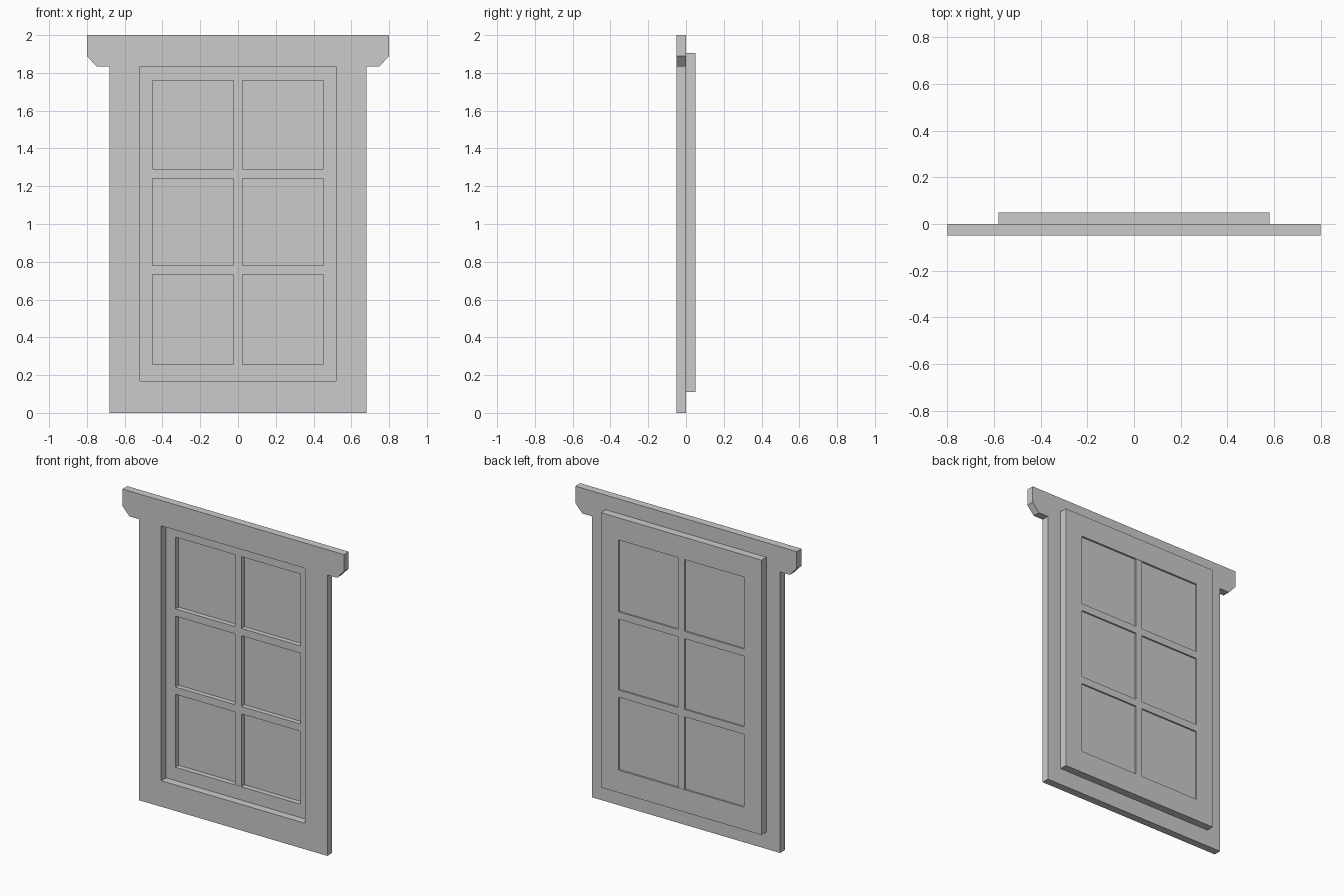
import bpy
import bmesh

if "Cube" in bpy.data.objects:
    bpy.data.objects.remove(bpy.data.objects["Cube"], do_unlink=True)

# One plain grey for the whole window
grey = bpy.data.materials.new("plain_grey")
grey.use_nodes = True
colour = (0.6, 0.6, 0.6, 1)
grey.diffuse_color = colour
grey.node_tree.nodes["Principled BSDF"].inputs["Base Color"].default_value = colour


def slab(name, polygons, front, back):
    """Extrude polygons drawn in the x-z plane from front to back along y."""
    bm = bmesh.new()
    for polygon in polygons:
        bm.faces.new([bm.verts.new((x, front, z)) for x, z in polygon])
    bmesh.ops.remove_doubles(bm, verts=bm.verts[:], dist=0.0001)
    result = bmesh.ops.extrude_face_region(bm, geom=bm.faces[:], use_keep_orig=True)
    moved = [v for v in result["geom"] if isinstance(v, bmesh.types.BMVert)]
    bmesh.ops.translate(bm, verts=moved, vec=(0, back - front, 0))
    bmesh.ops.recalc_face_normals(bm, faces=bm.faces[:])
    mesh = bpy.data.meshes.new(name)
    bm.to_mesh(mesh)
    bm.free()
    mesh.materials.append(grey)
    obj = bpy.data.objects.new(name, mesh)
    bpy.context.collection.objects.link(obj)
    return obj


def rect(x0, x1, z0, z1):
    return [(x0, z0), (x1, z0), (x1, z1), (x0, z1)]


# Outer trim: posts, bottom rail and head board with clipped corners
FRONT, MID, BACK = -0.05, 0, 0.05
HEAD = 1.835
slab("left_post", [rect(0.52, 0.68, 0, HEAD)], FRONT, MID)
slab("right_post", [rect(-0.68, -0.52, 0, HEAD)], FRONT, MID)
slab("bottom_rail", [rect(-0.52, 0.52, 0, 0.17)], FRONT, MID)
half = [(0.75, HEAD), (0.8, 1.89), (0.8, 2)]
slab("head_board", [half + [(-x, z) for x, z in reversed(half)]], FRONT, MID)

# Sash frame: a rectangular ring behind the trim
outer = rect(-0.58, 0.58, 0.11, 1.905)
inner = rect(-0.453, 0.453, 0.257, 1.76)
ring = [[outer[i], outer[(i + 1) % 4], inner[(i + 1) % 4], inner[i]] for i in range(4)]
slab("sash_frame", ring, MID, BACK)

# Glazing bars as one crossing lattice, barely set in from the sash faces
xs = [-0.453, -0.023, 0.023, 0.453]
zs = [0.257, 0.732, 0.78, 1.242, 1.29, 1.76]
cells = [rect(xs[i], xs[i + 1], zs[j], zs[j + 1])
         for i in range(3) for j in range(5) if i == 1 or j % 2 == 1]
slab("glazing_bars", cells, MID + 0.002, BACK - 0.002)

# Pane sheet, set deeper from the front than from the back
slab("window_pane", [inner], 0.034, 0.038)
